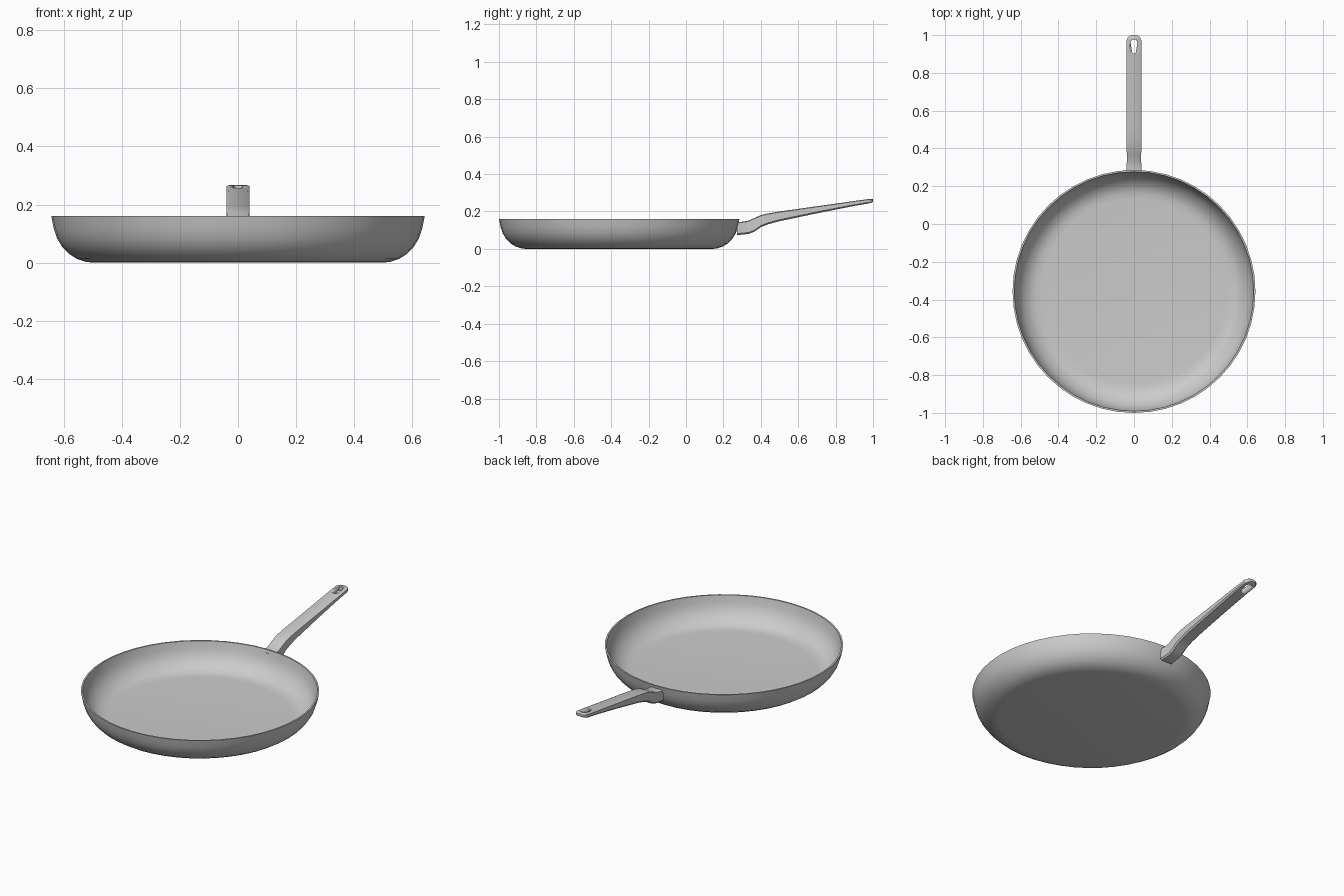
import bpy, bmesh, math

if "Cube" in bpy.data.objects:
    bpy.data.objects.remove(bpy.data.objects["Cube"])

CY = -0.357   # pan centre along y


def finish(name, bm, angle=35):
    bmesh.ops.recalc_face_normals(bm, faces=bm.faces)
    me = bpy.data.meshes.new(name)
    bm.to_mesh(me)
    bm.free()
    ob = bpy.data.objects.new(name, me)
    bpy.context.collection.objects.link(ob)
    bpy.ops.object.select_all(action='DESELECT')
    ob.select_set(True)
    bpy.context.view_layer.objects.active = ob
    bpy.ops.object.shade_smooth_by_angle(angle=math.radians(angle))
    return ob


def loft(name, rings, angle=35):
    """Skin a list of equal-length point rings and cap both ends."""
    bm = bmesh.new()
    loops = [[bm.verts.new(p) for p in ring] for ring in rings]
    n = len(loops[0])
    for a, b in zip(loops, loops[1:]):
        for i in range(n):
            j = (i + 1) % n
            bm.faces.new((a[i], a[j], b[j], b[i]))
    bm.faces.new(loops[0])
    bm.faces.new(loops[-1])
    return finish(name, bm, angle)


# Pan body: outer wall up to the rim, then inner wall down to the cooking floor
profile = [(0.50, 0.0), (0.525, 0.003), (0.555, 0.013), (0.582, 0.03), (0.605, 0.054),
           (0.623, 0.083), (0.635, 0.12), (0.643, 0.16),
           (0.634, 0.16), (0.626, 0.12), (0.613, 0.085), (0.595, 0.059),
           (0.572, 0.037), (0.547, 0.022), (0.52, 0.014), (0.49, 0.012)]
SIDES = 48
loft("pan_body", [[(r * math.cos(2 * math.pi * i / SIDES),
                    CY + r * math.sin(2 * math.pi * i / SIDES), z)
                   for i in range(SIDES)] for r, z in profile])

# Handle: chamfered box section swept along y (y, bottom z, top z, half width)
stations = [(0.272, 0.074, 0.143, 0.042), (0.30, 0.076, 0.145, 0.039),
            (0.335, 0.080, 0.151, 0.038), (0.365, 0.092, 0.165, 0.038),
            (0.40, 0.116, 0.180, 0.039), (0.44, 0.132, 0.190, 0.039),
            (0.50, 0.148, 0.200, 0.039), (0.70, 0.190, 0.228, 0.039),
            (0.90, 0.230, 0.256, 0.039), (0.972, 0.242, 0.266, 0.039),
            (0.987, 0.245, 0.267, 0.033), (0.995, 0.248, 0.267, 0.025),
            (1.0, 0.252, 0.266, 0.014)]


def section(y, lo, hi, w):
    c = min(0.008, (hi - lo) * 0.25)
    return [(-w + c, y, lo), (w - c, y, lo), (w, y, lo + c), (w, y, hi - c * 0.5),
            (w - c, y, hi), (-w + c, y, hi), (-w, y, hi - c * 0.5), (-w, y, lo + c)]


handle = loft("handle", [section(*s) for s in stations])

# Hanging hole: teardrop slot, wide at the outer end
outline = []
for cy, r, start in ((0.960, 0.018, 0), (0.914, 0.011, math.pi)):
    outline += [(r * math.cos(start + math.pi * k / 8), cy + r * math.sin(start + math.pi * k / 8))
                for k in range(9)]
cutter = loft("hole_cutter", [[(x, y, z) for x, y in outline] for z in (0.15, 0.35)])
cutter.hide_render = True
cutter.hide_set(True)
mod = handle.modifiers.new("hanging_hole", 'BOOLEAN')
mod.operation = 'DIFFERENCE'
mod.solver = 'EXACT'
mod.object = cutter
bpy.context.view_layer.objects.active = handle
bpy.ops.object.modifier_apply(modifier=mod.name)
bpy.data.objects.remove(cutter)
